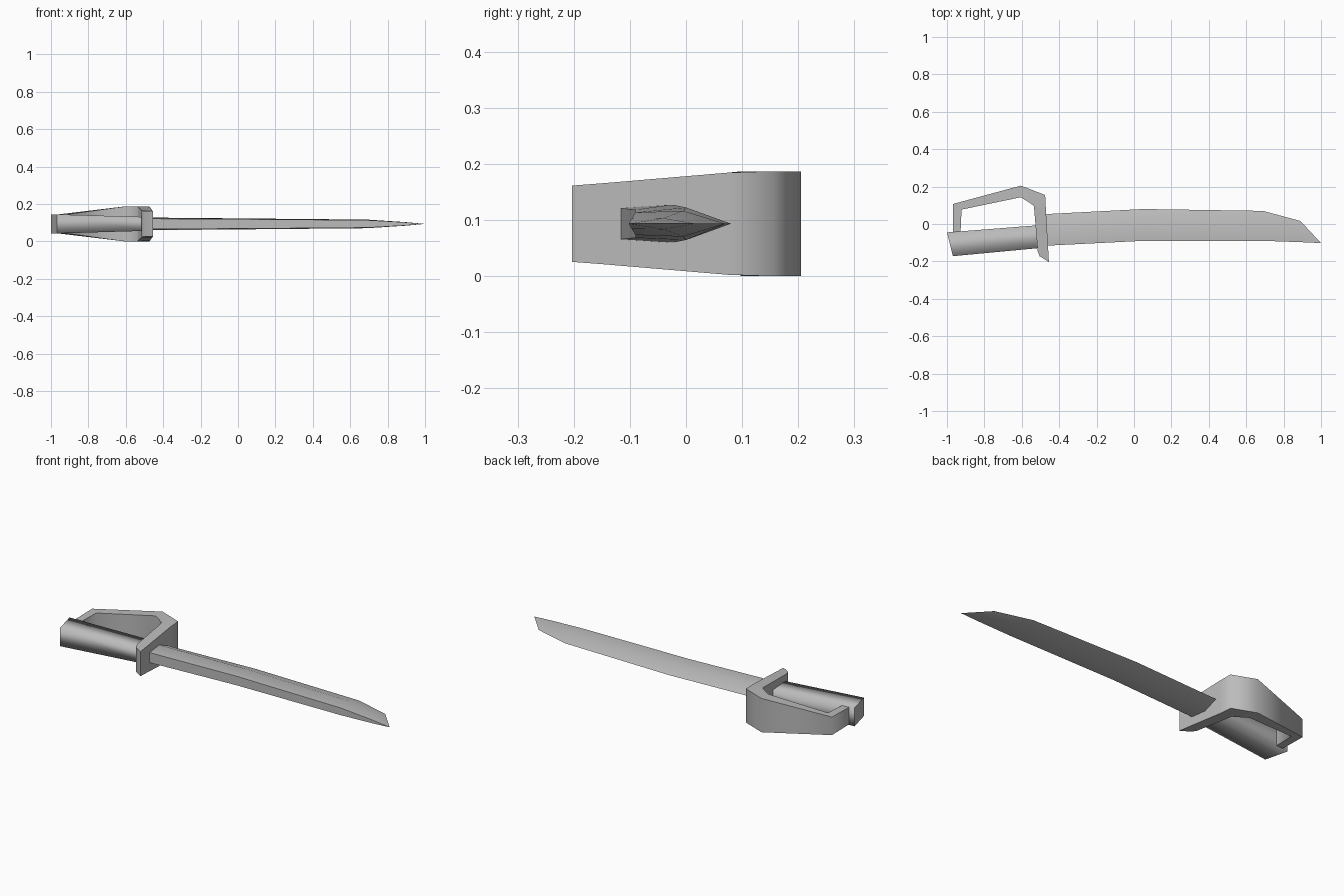
import bpy
import bmesh
from math import radians

MID = 0.0935  # height of the sword's flat symmetry plane

cube = bpy.data.objects.get("Cube")
if cube:
    bpy.data.objects.remove(cube, do_unlink=True)

steel = bpy.data.materials.new("grey steel")
steel.use_nodes = True
steel.diffuse_color = (0.5, 0.5, 0.5, 1)
steel.node_tree.nodes["Principled BSDF"].inputs["Base Color"].default_value = (0.5, 0.5, 0.5, 1)


def finish(name, bm, smooth_angle):
    """Turn a bmesh into a steel object with smooth shading below an angle."""
    bmesh.ops.recalc_face_normals(bm, faces=bm.faces)
    mesh = bpy.data.meshes.new(name)
    bm.to_mesh(mesh)
    bm.free()
    mesh.materials.append(steel)
    obj = bpy.data.objects.new(name, mesh)
    bpy.context.collection.objects.link(obj)
    bpy.ops.object.select_all(action="DESELECT")
    obj.select_set(True)
    bpy.context.view_layer.objects.active = obj
    if smooth_angle:
        bpy.ops.object.shade_smooth_by_angle(angle=radians(smooth_angle))
    return obj


def bridge(bm, a, b):
    """Join two closed rings of vertices with quads."""
    n = len(a)
    return [bm.faces.new((a[i], a[(i + 1) % n], b[(i + 1) % n], b[i])) for i in range(n)]


# Blade: thick flat back at the front, tapering to a sharp rear edge
# station: x, back y, back half thickness, belly y, belly half thickness, edge y
stations = [
    (-0.49, -0.117, 0.028, -0.025, 0.034, 0.052),
    (0.05, -0.09, 0.025, 0.0, 0.029, 0.08),
    (0.69, -0.09, 0.02, -0.005, 0.023, 0.07),
    (0.89, -0.097, 0.009, -0.04, 0.01, 0.016),
]
bm = bmesh.new()
rings = []
for x, yb, hb, ym, hm, ye in stations:
    section = [(yb, -hb), (ym, -hm), (ye, 0), (ym, hm), (yb, hb)]
    rings.append([bm.verts.new((x, y, MID + z)) for y, z in section])
for a, b in zip(rings, rings[1:]):
    bridge(bm, a, b)
bm.faces.new(rings[0])
tip = bm.verts.new((1.0, -0.102, MID))
for i, v in enumerate(rings[-1]):
    bm.faces.new((v, rings[-1][(i + 1) % 5], tip))
finish("blade", bm, 40)

# Hand guard: a bent band, each pair is outer x, y, inner x, y, half height
band = [
    (-0.455, -0.203, -0.505, -0.172, 0.068),
    (-0.458, -0.15, -0.515, -0.145, 0.072),
    (-0.471, 0.075, -0.535, 0.095, 0.091),
    (-0.475, 0.155, -0.538, 0.1, 0.0935),
    (-0.605, 0.205, -0.605, 0.143, 0.0935),
    (-0.968, 0.107, -0.922, 0.077, 0.05),
    (-0.968, -0.06, -0.928, -0.06, 0.047),
]
bm = bmesh.new()
rings = []
for ox, oy, ix, iy, h in band:
    section = [(ox, oy, -h), (ox, oy, h), (ix, iy, h), (ix, iy, -h)]
    rings.append([bm.verts.new((x, y, MID + z)) for x, y, z in section])
for a, b in zip(rings, rings[1:]):
    bridge(bm, a, b)
bm.faces.new(rings[0])
bm.faces.new(rings[-1])
finish("hand_guard", bm, 78)

# Grip: tapered bar with a slanted pommel end, softly shaded around its sides
bm = bmesh.new()
rings = []
for back, front, h in (((-1.0, -0.045), (-0.968, -0.172), 0.051),
                       ((-0.49, -0.005), (-0.49, -0.127), 0.037)):
    section = [(back, -h), (back, h), (front, h), (front, -h)]
    rings.append([bm.verts.new((*p, MID + z)) for p, z in section])
for face in bridge(bm, *rings):
    face.smooth = True
bm.faces.new(rings[0])
bm.faces.new(rings[1])
finish("grip", bm, None)
